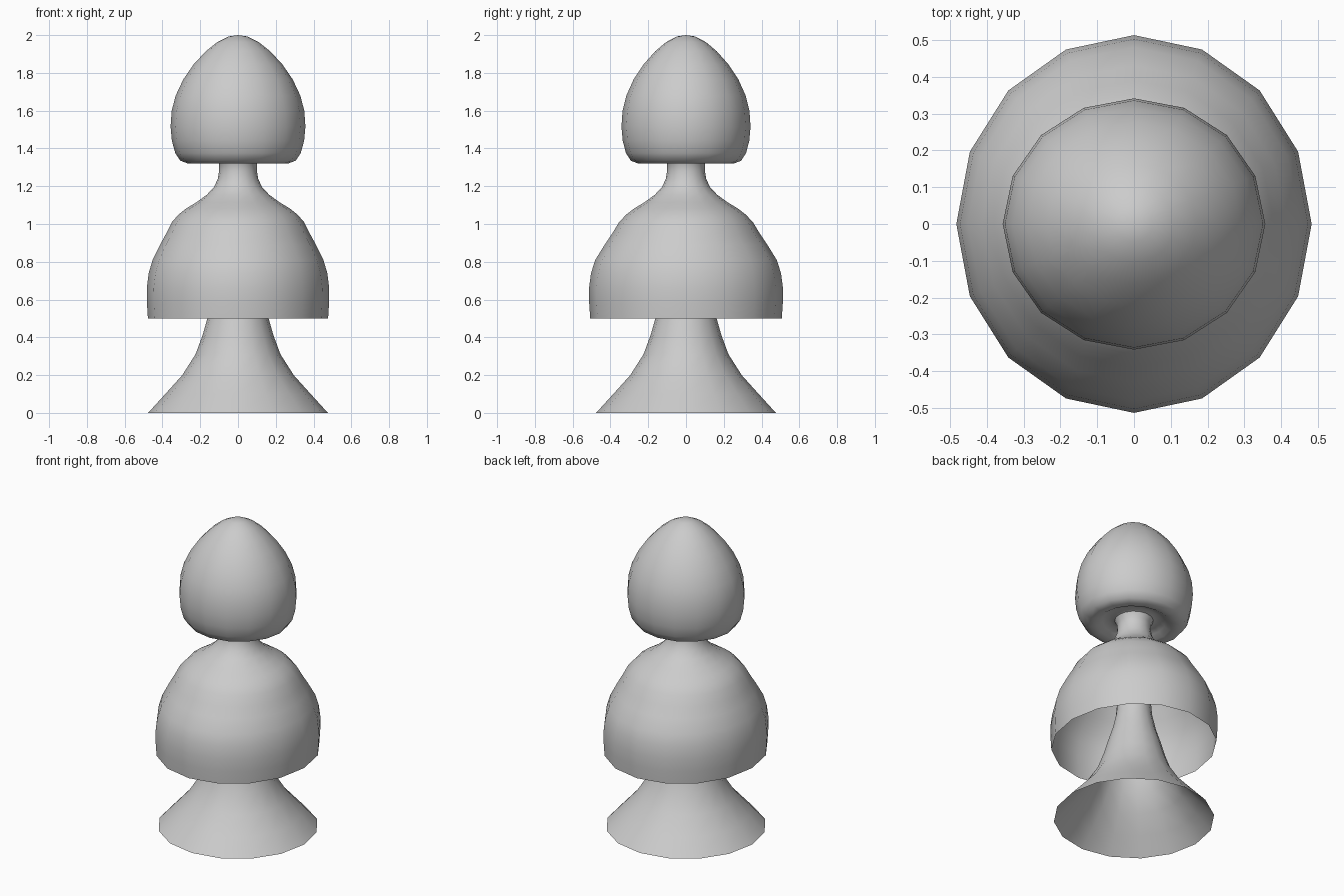
import bpy, bmesh, math

if "Cube" in bpy.data.objects:
    bpy.data.objects.remove(bpy.data.objects["Cube"])

SIDES = 16

def lathe(name, profile, inward=False):
    """Spin (radius_x, radius_y, z) rings round z; a zero radius closes to a point."""
    bm = bmesh.new()
    rings = []
    for rx, ry, z in profile:
        if rx == 0:
            rings.append([bm.verts.new((0, 0, z))] * SIDES)
            continue
        angles = [2 * math.pi * i / SIDES for i in range(SIDES)]
        rings.append([bm.verts.new((rx * math.cos(a), ry * math.sin(a), z)) for a in angles])
    for lo, hi in zip(rings, rings[1:]):
        for i in range(SIDES):
            j = (i + 1) % SIDES
            corners = list(dict.fromkeys((lo[i], lo[j], hi[j], hi[i])))
            bm.faces.new(corners).smooth = True
    mesh = bpy.data.meshes.new(name)
    bm.to_mesh(mesh)
    bm.free()
    obj = bpy.data.objects.new(name, mesh)
    bpy.context.collection.objects.link(obj)
    return obj

# Flared hollow foot, its stem running up inside the bell
foot = [(0.476, 0), (0.385, 0.1), (0.295, 0.2), (0.225, 0.31), (0.188, 0.41),
        (0.162, 0.5), (0.13, 0.6), (0.108, 0.7), (0.095, 0.85), (0.09, 1.2)]
lathe("foot", [(r, r, z) for r, z in foot])

# Hollow bell with shoulder and neck; the skirt is slightly deeper than wide
bell = [(0.477, 0.5), (0.482, 0.58), (0.483, 0.66), (0.473, 0.74), (0.452, 0.81),
        (0.413, 0.89), (0.38, 0.95), (0.35, 1.01), (0.315, 1.05), (0.275, 1.082),
        (0.22, 1.115), (0.165, 1.155), (0.127, 1.195), (0.107, 1.24), (0.1, 1.28),
        (0.1, 1.32), (0.115, 1.35)]
def depth(z):
    return 1 + 0.063 * min(1, max(0, (1.06 - z) / 0.25))
lathe("bell_and_neck", [(r, r * depth(z), z) for r, z in bell])

# Pointed dome head with a shallow recess under it round the neck
head = [(0.115, 1.35), (0.15, 1.36), (0.19, 1.345), (0.225, 1.325), (0.265, 1.32),
        (0.305, 1.335), (0.332, 1.375), (0.35, 1.44), (0.357, 1.515), (0.351, 1.6),
        (0.33, 1.68), (0.29, 1.765), (0.235, 1.845), (0.17, 1.915), (0.11, 1.963),
        (0.05, 1.993), (0, 2.0)]
lathe("head", [(r, r if z == 1.35 else r * 0.957, z) for r, z in head])
